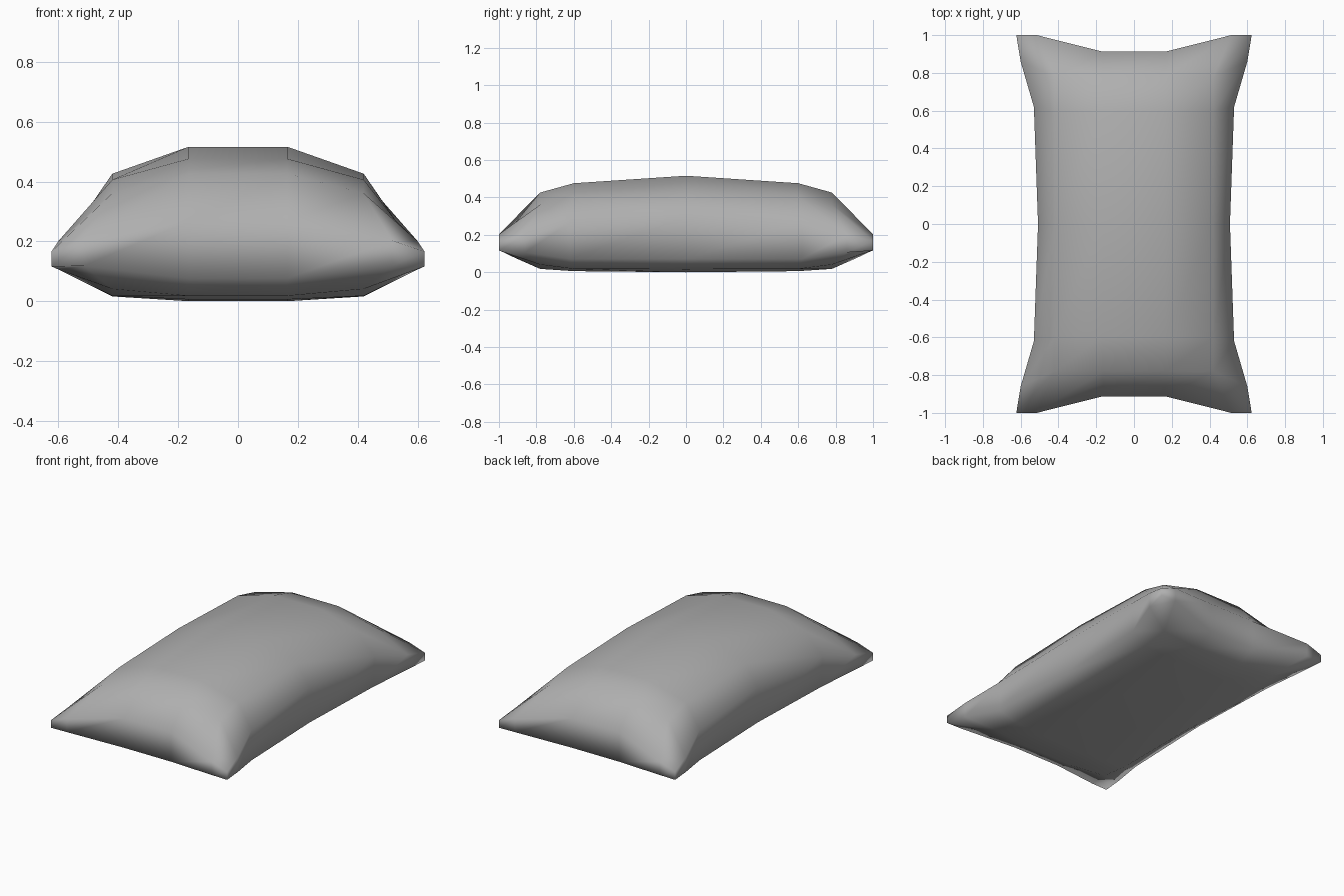
import bpy, bmesh

if "Cube" in bpy.data.objects:
    bpy.data.objects.remove(bpy.data.objects["Cube"])

# One quadrant of the cushion: rows from the middle (y=0) to the end,
# columns from the centre to the side; entries are (x, y, top z, bottom z)
QUADRANT = [
    [(.165, 0, .52, .004), (.42, 0, .43, .02), (.508, 0, .30, .075)],
    [(.165, .60, .48, .01), (.42, .60, .41, .022), (.53, .62, .27, .075)],
    [(.165, .78, .43, .022), (.42, .78, .365, .045), (.60, .86, .205, .11)],
    [(.165, .912, .27, .08), (.515, 1.0, .207, .122), (.623, 1.0, .17, .12)],
]
NX, NY = 6, 7


def point(i, j):
    """Mirror the quadrant to the full grid."""
    sx = -1 if i < 3 else 1
    c = 2 - i if i < 3 else i - 3
    sy = -1 if j < 3 else 1
    x, y, zt, zb = QUADRANT[abs(j - 3)][c]
    return sx * x, sy * y, zt, zb


bm = bmesh.new()
top, bottom = {}, {}
for i in range(NX):
    for j in range(NY):
        x, y, zt, zb = point(i, j)
        top[i, j] = bm.verts.new((x, y, zt))
        bottom[i, j] = bm.verts.new((x, y, zb))

# Upper and lower panels
for i in range(NX - 1):
    for j in range(NY - 1):
        ring = [(i, j), (i + 1, j), (i + 1, j + 1), (i, j + 1)]
        bm.faces.new([top[k] for k in ring])
        bm.faces.new([bottom[k] for k in reversed(ring)])

# Side band joining both panels
rim = ([(i, 0) for i in range(NX - 1)] + [(NX - 1, j) for j in range(NY - 1)]
       + [(i, NY - 1) for i in range(NX - 1, 0, -1)]
       + [(0, j) for j in range(NY - 1, 0, -1)])
for a, b in zip(rim, rim[1:] + rim[:1]):
    bm.faces.new([bottom[a], bottom[b], top[b], top[a]])

bmesh.ops.recalc_face_normals(bm, faces=bm.faces)
lowest = min(v.co.z for v in bm.verts)
for v in bm.verts:
    v.co.z -= lowest
for f in bm.faces:
    f.smooth = True
mesh = bpy.data.meshes.new("pillow")
bm.to_mesh(mesh)
bm.free()

# Darker grey fabric
fabric = bpy.data.materials.new("grey_fabric")
fabric.diffuse_color = (.43, .43, .43, 1)
fabric.use_nodes = True
fabric.node_tree.nodes["Principled BSDF"].inputs["Base Color"].default_value = fabric.diffuse_color
mesh.materials.append(fabric)

pillow = bpy.data.objects.new("pillow", mesh)
bpy.context.collection.objects.link(pillow)
